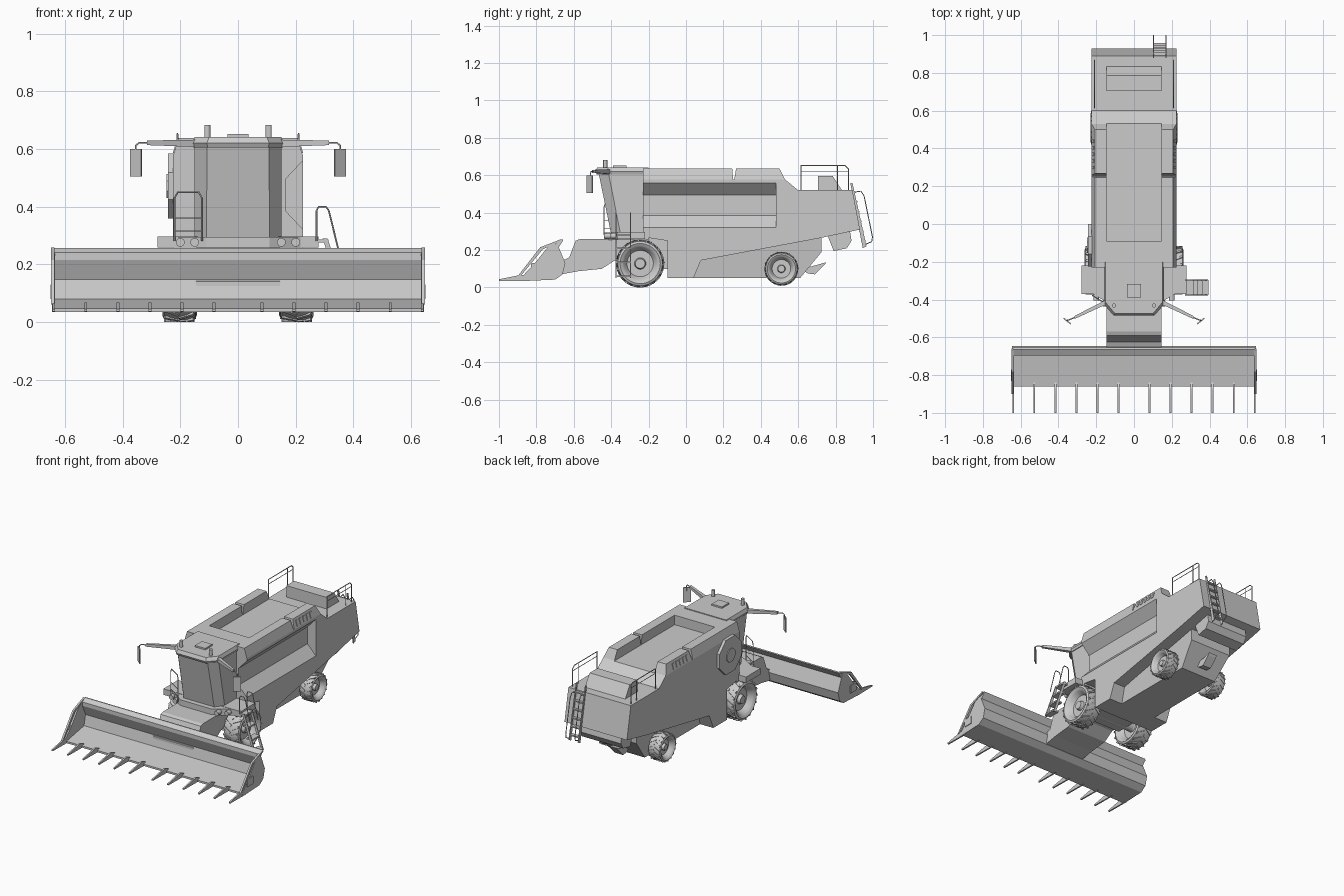
import bpy, bmesh, math
from mathutils import Vector, Matrix

if "Cube" in bpy.data.objects:
    bpy.data.objects.remove(bpy.data.objects["Cube"])

def finish(name, bm):
    bmesh.ops.recalc_face_normals(bm, faces=bm.faces[:])
    me = bpy.data.meshes.new(name)
    bm.to_mesh(me)
    bm.free()
    ob = bpy.data.objects.new(name, me)
    bpy.context.collection.objects.link(ob)
    return ob

def loft(name, rings):
    bm = bmesh.new()
    vs = [[bm.verts.new(p) for p in r] for r in rings]
    n = len(rings[0])
    for a, b in zip(vs, vs[1:]):
        for i in range(n):
            bm.faces.new((a[i], a[(i + 1) % n], b[(i + 1) % n], b[i]))
    bm.faces.new(vs[0])
    bm.faces.new(vs[-1])
    return finish(name, bm)

def prism(name, axis, pts, a, b):
    put = {'x': lambda p, t: (t, p[0], p[1]),
           'y': lambda p, t: (p[0], t, p[1]),
           'z': lambda p, t: (p[0], p[1], t)}[axis]
    return loft(name, [[put(p, t) for p in pts] for t in (a, b)])

def box(name, x, y, z):
    return prism(name, 'z', [(x[0], y[0]), (x[1], y[0]), (x[1], y[1]), (x[0], y[1])], *z)

def to_mesh(ob, name):
    deps = bpy.context.evaluated_depsgraph_get()
    me = bpy.data.meshes.new_from_object(ob.evaluated_get(deps))
    bpy.data.objects.remove(ob)
    new = bpy.data.objects.new(name, me)
    bpy.context.collection.objects.link(new)
    return new

def tube(name, pts, r=0.003, closed=False):
    cu = bpy.data.curves.new(name, 'CURVE')
    cu.dimensions = '3D'
    cu.bevel_depth = r
    cu.bevel_resolution = 1
    cu.use_fill_caps = True
    sp = cu.splines.new('POLY')
    sp.points.add(len(pts) - 1)
    for q, p in zip(sp.points, pts):
        q.co = (*p, 1)
    sp.use_cyclic_u = closed
    ob = bpy.data.objects.new(name + "_path", cu)
    bpy.context.collection.objects.link(ob)
    return to_mesh(ob, name)

def cylinder(name, loc, r, h, axis='Z', n=16, r2=None):
    bm = bmesh.new()
    rot = {'Z': Matrix(), 'X': Matrix.Rotation(math.pi / 2, 4, 'Y'), 'Y': Matrix.Rotation(math.pi / 2, 4, 'X')}[axis]
    bmesh.ops.create_cone(bm, cap_ends=True, segments=n, radius1=r, radius2=r2 or r, depth=h,
                          matrix=Matrix.Translation(loc) @ rot)
    return finish(name, bm)

def cut(ob, cutters, name):
    for c in cutters:
        m = ob.modifiers.new("cut", 'BOOLEAN')
        m.operation, m.solver, m.object = 'DIFFERENCE', 'EXACT', c
    new = to_mesh(ob, name)
    for c in cutters:
        bpy.data.objects.remove(c)
    return new

# Main hull with side recess, grain tank opening, chamfered roof edges and notch
hull = prism("hull_blank", 'x', [(-.10, .05), (.04, .05), (.08, .145), (.72, .265), (.93, .31), (.89, .52), (.60, .52),
             (.53, .577), (.50, .637), (-.23, .637), (-.23, .27), (-.10, .25)], -.225, .225)
cutters = [prism("recess", 'y', [(.24, .575), (.165, .495), (.165, .385), (.24, .305)], -.3, .48),
           box("tank", (-.145, .145), (-.09, .7), (.575, .7))]
for s in (-1, 1):
    cutters.append(prism("chamfer", 'y', [(s * .227, .57), (s * .205, .642), (s * .26, .642), (s * .26, .57)], -.3, .55))
    cutters.append(prism("notch", 'x', [(.245, .66), (.252, .577), (.258, .577), (.272, .66)], s * .14, s * .25))
cut(hull, cutters, "main_hull")

# Narrow underbody, axles, rear chute and hitch
loft("underbody", [[(s * w, y, z) for w, y, z in ((.13, 0, .05), (.13, .61, .05), (.15, .725, .19), (.15, .725, .275), (.15, 0, .2))]
     for s in (-1, 1)])
cylinder("front_axle", (0, -.245, .128), .03, .36, 'X')
cylinder("rear_axle", (0, .51, .10), .022, .34, 'X')
box("axle_housing", (-.13, .13), (-.3, -.09), (.1, .27))
prism("straw_chute", 'x', [(.76, .27), (.79, .195), (.86, .21), (.885, .25), (.875, .31), (.77, .29)], -.15, .15)
prism("hitch", 'x', [(.62, .10), (.66, .11), (.75, .135), (.74, .12), (.71, .09), (.69, .07), (.65, .075)], -.03, .03)

# Engine cover on the rear deck
prism("engine_cover", 'x', [(.705, .51), (.705, .595), (.785, .595), (.84, .51)], -.145, .145)

# Octagonal air screen on the left
bm = bmesh.new()
for r, x0, x1 in ((.122, -.22, -.243), (.045, -.24, -.248)):
    bmesh.ops.create_cone(bm, cap_ends=True, segments=8, radius1=r, radius2=r, depth=abs(x1 - x0),
        matrix=Matrix.Translation(((x0 + x1) / 2, -.112, .472)) @ Matrix.Rotation(math.pi / 2, 4, 'Y') @ Matrix.Rotation(math.pi / 8, 4, 'Z'))
finish("air_screen", bm)

# Cab, roof and base
def plan(w, c, front, corner, back, z):
    h = [(w, back, z), (w, corner, z), (c, front, z)]
    return h + [(-x, y, q) for x, y, q in reversed(h)]
loft("cab", [plan(.15, .11, -.395, -.345, -.22, .26), plan(.15, .107, -.468, -.415, -.22, .615)])
loft("cab_roof", [plan(.155, .105, -.478, -.42, -.2, .605), plan(.16, .108, -.485, -.425, -.2, .62),
                  plan(.15, .10, -.475, -.415, -.2, .642)])
loft("cab_base", [plan(.225, .11, -.435, -.365, -.2, z) for z in (.255, .295)])
box("roof_hatch", (-.037, .037), (-.39, -.318), (.635, .652))

# Wheels: turned tyre and rim plus angled lugs
def wheel(name, s, x, y, z, R, w):
    prof = [(.30, .0), (.30, .20), (.12, .24), (.12, .55), (.38, .68), (.44, .74), (.5, .84), (.45, .93), (.25, .965)]
    prof += [(-a, b) for a, b in reversed(prof)]
    bm = bmesh.new()
    vs = [bm.verts.new((s * a * w, 0, b * R)) for a, b in prof]
    es = [bm.edges.new(p) for p in zip(vs, vs[1:])]
    bmesh.ops.spin(bm, geom=vs + es, axis=(1, 0, 0), cent=(0, 0, 0), angle=2 * math.pi, steps=36)
    bmesh.ops.remove_doubles(bm, verts=bm.verts[:], dist=1e-5)
    for i in range(36):
        side = 1 if i % 2 else -1
        m = (Matrix.Rotation(math.tau * i / 36, 4, 'X') @ Matrix.Translation((side * w * .23, 0, R * .955))
             @ Matrix.Rotation(side * .5, 4, 'Z') @ Matrix.Diagonal((w * .48, R * .09, R * .09, 1)))
        bmesh.ops.create_cube(bm, size=1, matrix=m)
    bmesh.ops.translate(bm, verts=bm.verts[:], vec=(x, y, z))
    ob = finish(name, bm)
    bpy.context.view_layer.objects.active = ob
    ob.select_set(True)
    bpy.ops.object.shade_smooth_by_angle(angle=math.radians(25))
    ob.select_set(False)

for s, side in ((-1, "left"), (1, "right")):
    wheel("front_wheel_" + side, s, s * .204, -.245, .128, .128, .115)
    wheel("rear_wheel_" + side, s, s * .186, .51, .10, .09, .088)
    # Platforms, lamps, beacons
    box("platform_" + side, (s * .14, s * .279), (-.37, -.22), (.258, .297))
    for i, (x, y) in enumerate(((.2, -.383), (.15, -.415))):
        cylinder(f"lamp_{side}_{i}", (s * x, y, .276), .015, .045, 'Y')
    cylinder("beacon_" + side, (s * .106, -.432, .66), .011, .044)
    # Mirror with tapered arm
    rings = []
    for p, h in ((Vector((s * .13, -.405, .619)), .013), (Vector((s * .315, -.495, .621)), .008)):
        rings.append([p + Vector((0, a * h, b * h)) for a, b in ((-1, -1), (1, -1), (1, 1), (-1, 1))])
    loft("mirror_arm_" + side, rings)
    tube("mirror_rod_" + side, [(s * .31, -.493, .621), (s * .343, -.507, .621), (s * .354, -.51, .612), (s * .354, -.51, .58)])
    prism("mirror_" + side, 'z', [(s * .333, -.526), (s * .336, -.532), (s * .374, -.502), (s * .370, -.496)], .505, .60)
    # Vent slats on the tank shoulders
    for i in range(5):
        y = .29 + i * .035
        prism(f"vent_{side}_{i}", 'y', [(s * .226, .585), (s * .215, .622), (s * .20, .622), (s * .21, .585)], y, y + .018)
    # Deck railing
    x = s * .21
    tube("deck_rail_" + side, [(x, .615, .515), (x, .615, .652), (x, .85, .652), (x, .868, .635), (x, .868, .515)])
    tube("deck_mid_rail_" + side, [(x, .615, .622), (x, .868, .622)], .002)
    tube("deck_post_" + side, [(x, .81, .515), (x, .81, .652)], .002)

# Guard rail left of the cab
rail = [(0, .28), (0, .43), (.12, .45), (.88, .45), (1, .43), (1, .28)]
at = lambda t, z: (-.22 + .095 * t, -.378 - .06 * t, z)
tube("guard_rail", [at(t, z) for t, z in rail])
for z in (.36, .315):
    tube("guard_bar", [at(0, z), at(1, z)], .002)

# Access ladder on the right
lx = lambda z: .385 - (z - .05) * .36
for y in (-.375, -.297):
    prism("ladder_side", 'y', [(.375, .05), (.392, .05), (.31, .29), (.293, .29)], y - .003, y + .003)
    tube("ladder_handrail", [(.272, y, .28), (.272, y, .385), (.28, y, .40), (.305, y, .40), (.315, y, .385), (.352, y, .235)])
for z in (.06, .135, .21, .28):
    box("ladder_step", (lx(z) - .03, lx(z) + .012), (-.375, -.297), (z - .005, z + .005))

# Rear ladder with handrails
for x in (.103, .169):
    prism("rear_ladder_side", 'x', [(.878, .56), (.89, .56), (.965, .22), (.945, .21)], x - .003, x + .003)
    tube("rear_handrail", [(x, .90, .51), (x, .935, .515), (x, .952, .49), (x, .997, .27), (x, .993, .245), (x, .957, .23)])
for i in range(6):
    z = .25 + i * .052
    y = .955 - (z - .21) * .2
    box("rear_ladder_step", (.103, .169), (y - .012, y + .012), (z - .004, z + .004))

# Feeder housing
prism("feeder_house", 'x', [(-.67, .07), (-.57, .088), (-.45, .10), (-.38, .145), (-.2, .17), (-.2, .258), (-.57, .258),
      (-.59, .25), (-.625, .16), (-.67, .14)], -.145, .145)

# Header trough, end plates and bars
prism("header_trough", 'x', [(-.86, .035), (-.70, .042), (-.66, .07), (-.645, .13), (-.68, .215), (-.655, .255), (-.665, .257),
      (-.695, .24), (-.695, .215), (-.665, .147), (-.68, .08), (-.86, .047)], -.64, .64)
for s in (-1, 1):
    prism("header_end", 'x', [(-.88, .035), (-.70, .042), (-.66, .07), (-.645, .13), (-.68, .215), (-.70, .237), (-.74, .215),
          (-.80, .14), (-.87, .065)], s * .634, s * .645)
    prism("header_bar", 'x', [(-.90, .06), (-.885, .06), (-.765, .205), (-.66, .25), (-.668, .258), (-.78, .215)], s * .636, s * .648)
    box("header_bracket", (s * .64, s * .65), (-.83, -.77), (.08, .13))

# Crop lifter spikes
for i in range(6):
    for s in (-1, 1):
        x = s * (.083 + .1112 * i)
        prism("crop_spike", 'x', [(-1, .036), (-.84, .034), (-.84, .055), (-.87, .068), (-.90, .064), (-1, .044)], x - .005, x + .005)
